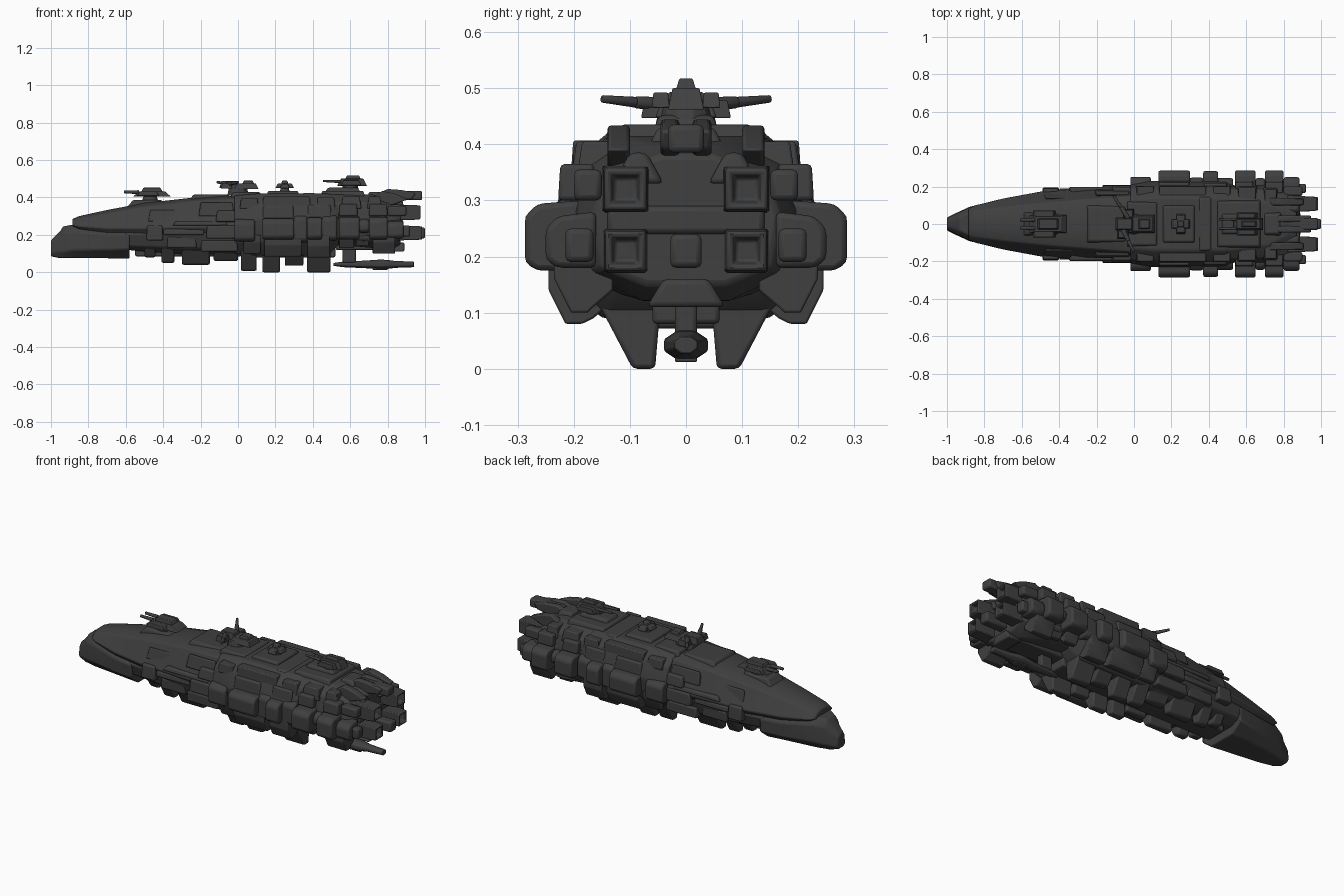
import bpy, bmesh, math
from mathutils import Matrix, Vector

mat = bpy.data.materials.new("dark_grey_hull")
mat.diffuse_color = (0.05, 0.05, 0.05, 1)


def finish(name, bm, bevel=0.008, both=False):
    if both:  # mirrored copy on the other side
        dup = bmesh.ops.duplicate(bm, geom=bm.verts[:] + bm.edges[:] + bm.faces[:])["geom"]
        for v in dup:
            if isinstance(v, bmesh.types.BMVert):
                v.co.y = -v.co.y
    bmesh.ops.recalc_face_normals(bm, faces=bm.faces)
    me = bpy.data.meshes.new(name)
    bm.to_mesh(me)
    bm.free()
    me.materials.append(mat)
    ob = bpy.data.objects.new(name, me)
    bpy.context.collection.objects.link(ob)
    bpy.context.view_layer.objects.active = ob
    ob.select_set(True)
    bpy.ops.object.shade_smooth_by_angle(angle=math.radians(35))
    ob.select_set(False)
    m = ob.modifiers.new("Bevel", 'BEVEL')
    m.width, m.segments, m.limit_method = bevel, 2, 'ANGLE'
    m.angle_limit = math.radians(25)


def rings(bm, loops):
    """Skin closed loops of equal length and cap both ends."""
    vs = [[bm.verts.new(p) for p in lp] for lp in loops]
    n = len(vs[0])
    for a, b in zip(vs, vs[1:]):
        for i in range(n):
            bm.faces.new((a[i], a[(i + 1) % n], b[(i + 1) % n], b[i]))
    bm.faces.new(vs[0])
    bm.faces.new(vs[-1])


def loft(name, sections, bevel=0.008):
    """Each section: x, then (half width, z) pairs from bottom to top."""
    bm = bmesh.new()
    loops = []
    for x, *p in sections:
        half = list(zip(p[0::2], p[1::2]))
        loops.append([(x, y, z) for y, z in half] + [(x, -y, z) for y, z in reversed(half)])
    rings(bm, loops)
    finish(name, bm, bevel)


def add_box(bm, x0, x1, y0, y1, z0, z1, tx=0.0, ty=0.0):
    """Box whose top shrinks by tx and ty on each side."""
    rings(bm, [[(a, b, z) for a, b in ((x0 + t, y0 + u), (x1 - t, y0 + u), (x1 - t, y1 - u), (x0 + t, y1 - u))]
               for z, t, u in ((z0, 0, 0), (z1, tx, ty))])


def boxes(name, rows, both=False, bevel=0.008):
    bm = bmesh.new()
    for r in rows:
        add_box(bm, *r)
    finish(name, bm, bevel, both)


def prisms(name, rows, section, bevel=0.01):
    """Mirrored extrusions along x; section(*params) gives the y, z outline."""
    bm = bmesh.new()
    for x0, x1, *params in rows:
        rings(bm, [[(x, y, z) for y, z in section(*params)] for x in (x0, x1)])
    finish(name, bm, bevel, True)


def rod(bm, a, b, r0, r1):
    """Tapered barrel between two points."""
    a, b = Vector(a), Vector(b)
    rot = (b - a).to_track_quat('Z', 'Y').to_matrix().to_4x4()
    bmesh.ops.create_cone(bm, cap_ends=True, segments=10, radius1=r0, radius2=r1,
                          depth=(b - a).length, matrix=Matrix.Translation((a + b) / 2) @ rot)


def turret(name, rows, rods):
    bm = bmesh.new()
    for r in rows:
        add_box(bm, *r)
    for r in rods:
        rod(bm, *r)
    finish(name, bm, 0.004)


# Long armoured upper hull over the bow jaw and keel
loft("upper_hull", [
    (-0.885, .060, .245, .085, .250, .060, .275, .025, .285),
    (-0.85, .080, .23, .102, .245, .070, .287, .030, .300),
    (-0.70, .110, .20, .138, .235, .090, .315, .045, .333),
    (-0.50, .140, .19, .175, .235, .112, .350, .060, .370),
    (-0.25, .155, .18, .194, .240, .132, .380, .080, .398),
    (0.02, .165, .18, .203, .240, .152, .395, .100, .412)], 0.006)
loft("bow_jaw", [
    (-1.00, .022, .085, .036, .10, .030, .150, .014, .17),
    (-0.95, .040, .075, .060, .11, .054, .180, .030, .22),
    (-0.935, .042, .075, .066, .11, .062, .205, .035, .245),
    (-0.88, .055, .075, .092, .12, .088, .215, .060, .255),
    (-0.70, .075, .075, .132, .12, .134, .200, .080, .250),
    (-0.58, .085, .072, .152, .125, .155, .200, .080, .250)], 0.007)
loft("forward_keel", [
    (-0.60, .080, .120, .130, .14, .150, .205, .100, .24),
    (-0.30, .105, .095, .155, .13, .178, .205, .120, .25),
    (0.05, .120, .095, .170, .13, .192, .205, .140, .25)])
# Heavy midship and tail
loft("midship_body", [
    (-0.02, .130, .10, .190, .16, .210, .28, .190, .36, .130, .41),
    (0.10, .150, .09, .215, .16, .232, .28, .200, .37, .140, .42),
    (0.48, .150, .09, .215, .16, .232, .28, .200, .37, .140, .42),
    (0.54, .120, .15, .190, .18, .205, .28, .190, .36, .130, .41)])
loft("tail_body", [
    (0.50, .110, .15, .190, .18, .205, .28, .190, .37, .140, .415),
    (0.72, .110, .13, .195, .17, .208, .28, .180, .37, .110, .415),
    (0.82, .080, .12, .180, .17, .195, .28, .165, .35, .060, .40),
    (0.87, .070, .15, .150, .18, .165, .27, .145, .345, .045, .38)])

# Deck plating
boxes("deck_plates", [
    (-0.60, -0.37, -.065, .065, .34, .387, .04, .012), (-0.26, -0.03, -.105, .105, .38, .415, .02, .015),
    (-0.04, 0.13, -.125, .125, .39, .428, .01, .012), (0.15, 0.33, -.105, .105, .40, .435, .01, .01),
    (0.34, 0.42, -.15, .15, .40, .425, .01, .01), (0.44, 0.68, -.13, .13, .40, .435, .01, .012),
    (0.46, 0.66, -.06, .06, .42, .452, .02, .012), (0.69, 0.79, -.075, .075, .38, .43, .01, .025)])
boxes("deck_side_boxes", [
    (0.01, 0.11, .13, .205, .34, .395, .006, .006), (0.13, 0.39, .13, .207, .32, .407, .006, .006),
    (0.42, 0.52, .13, .205, .33, .40, .006, .006), (0.55, 0.66, .11, .205, .34, .405, .01, .01),
    (0.69, 0.77, .10, .195, .34, .405, .01, .01), (-0.21, -0.02, .14, .182, .30, .372, .01, .015),
    (-0.48, -0.25, .12, .160, .27, .332, .01, .015)], True)
# Flank rails and forward armour
boxes("flank_plates", [
    (-0.49, -0.40, .14, .195, .17, .25, .005, .005), (-0.40, -0.18, .15, .192, .20, .232, .005, .004),
    (-0.35, -0.05, .15, .200, .25, .275, .02, .006), (-0.17, -0.01, .16, .210, .18, .25, .005, .005),
    (-0.12, 0.02, .15, .207, .27, .33, .01, .012), (-0.38, -0.22, .12, .172, .13, .19, .005, .0),
    (-0.20, 0.00, .12, .190, .11, .17, .005, .0)], True)


# Keel fins and belly blocks, wide at the root
def fin(z, root=.158, top=.12):
    return [(.045, top), (.055, z), (.095, z), (root, top)]


prisms("forward_belly_blocks", [(-.50, -.44, .08, .145, .16), (-.41, -.34, .05, .15, .15),
                                (-.30, -.15, .04, .155, .15), (-.13, 0, .06, .165, .16)], fin)
prisms("keel_fins", [(.015, .10, .008), (.13, .225, 0), (.25, .35, .035), (.37, .495, 0)], fin, 0.008)
boxes("keel_spine", [(-0.55, 0.02, -.06, .06, .085, .14), (0.02, 0.52, -.06, .06, .08, .13),
                     (0.52, 0.80, -.06, .06, .12, .17), (0.56, 0.63, -.02, .02, .05, .14)])
# Chamfered sponsons and the pods below them
prisms("side_sponsons", [
    (-.02, .09, .252, .165, .26), (.13, .30, .285, .175, .265), (.30, .37, .248, .16, .28),
    (.37, .45, .283, .175, .27), (.45, .53, .245, .17, .28), (.54, .65, .287, .175, .272),
    (.65, .70, .245, .21, .26), (.70, .80, .287, .175, .272), (.80, .885, .25, .18, .25)],
    lambda y, z0, z1: [(.16, z0), (y - .02, z0), (y, z0 + .015), (y, z1), (y - .022, z1 + .022), (.16, z1 + .03)])
boxes("upper_sponsons", [
    (0.13, 0.30, .17, .230, .28, .355, .005, .008), (0.37, 0.50, .17, .225, .29, .36, .005, .008),
    (0.54, 0.64, .16, .228, .30, .365, .004, .004), (0.70, 0.80, .16, .228, .30, .365, .004, .004)], True)
prisms("lower_side_pods", [(.03, .12, .225, .10), (.14, .34, .245, .085), (.37, .49, .245, .08),
                           (.54, .62, .22, .13), (.63, .70, .20, .14), (.72, .84, .235, .10)],
       lambda y, z: [(.13, z + .04), (.165, z + .01), (y - .06, z), (y - .03, z),
                     (y, z + .06), (y, .20), (.13, .20)])

# Hollow square engine nozzles and solid tail blocks
bm = bmesh.new()
for x1, z, s in ((.975, .32, .040), (.985, .21, .038)):
    rings(bm, [[(x, .108 + a * k, z + b * k) for a, b in ((-1, -1), (1, -1), (1, 1), (-1, 1))]
               for x, k in ((.82, s * 1.05), (x1 - .04, s), (x1, s * .92), (x1, s * .66), (x1 - .03, s * .5))])
finish("engine_nozzles", bm, 0.008, True)
boxes("stern_blocks", [(0.84, 1.00, -.028, .028, .18, .24), (0.78, 0.985, -.032, .032, .385, .435),
                       (0.80, 0.88, -.14, .14, .24, .29), (0.80, 0.89, -.07, .07, .11, .16, 0, .03)], False, 0.01)
boxes("stern_side_blocks", [(0.78, 0.89, .04, .13, .33, .385, .01, .03), (0.80, 0.92, .165, .215, .19, .25),
                            (0.80, 0.90, .15, .20, .30, .355)], True, 0.01)
# Raised tail crests
bm = bmesh.new()
rings(bm, [[(.70, y, .40), (.80, y, .445), (.87, y, .44), (.95, y, .425), (.93, y, .39), (.80, y, .37)]
           for y in (.012, .045)])
rings(bm, [[(.69, y, .38), (.77, y, .435), (.84, y, .42), (.91, y, .39), (.80, y, .35)]
           for y in (.10, .14)])
finish("tail_crests", bm, 0.007, True)

# Gun turrets: pedestal, gunhouse, side housings and barrels
turret("bow_turret", [
    (-.56, -.36, -.05, .05, .405, .432, .03, .01), (-.52, -.40, -.03, .03, .425, .452, .015, .006),
    (-.54, -.42, -.073, -.037, .408, .432, .015, .003), (-.54, -.42, .037, .073, .408, .432, .015, .003)],
    [((-.47, 0, .37), (-.47, 0, .412), .05, .035), ((-.53, .022, .428), (-.61, .022, .43), .011, .008),
     ((-.53, -.022, .428), (-.61, -.022, .43), .011, .008)])
turret("main_turret", [
    (-.10, .00, -.035, .035, .45, .488, .012, .008), (-.02, .11, -.05, .05, .445, .475, .015, .012),
    (.02, .09, -.03, .03, .465, .49, .012, .008), (-.06, .00, .03, .08, .447, .478, .006, .006),
    (-.09, -.03, -.08, -.03, .447, .478, .006, .006)],
    [((0, 0, .41), (0, 0, .456), .06, .05),
     ((-.03, .03, .47), (-.07, .09, .475), .014, .011), ((-.07, .09, .475), (-.11, .15, .481), .010, .007),
     ((-.06, -.03, .47), (-.03, -.09, .475), .014, .011), ((-.03, -.09, .475), (.0, -.15, .481), .010, .007)])
turret("small_turret", [
    (.20, .30, -.025, .025, .45, .474, .012, .005), (.225, .275, -.055, .055, .448, .472, .006, .01),
    (.23, .27, -.018, .018, .468, .49, .006, .004)], [((.25, 0, .42), (.25, 0, .455), .03, .022)])
turret("aft_turret", [
    (.53, .69, -.032, .032, .462, .50, .02, .008), (.57, .66, -.02, .02, .49, .517, .012, .008),
    (.55, .66, .029, .061, .465, .492, .015, .003), (.55, .66, -.061, -.029, .465, .492, .015, .003)],
    [((.60, 0, .43), (.60, 0, .47), .05, .04), ((.55, .025, .485), (.455, .025, .488), .009, .006),
     ((.55, -.025, .485), (.455, -.025, .488), .009, .006)])

# Slender craft slung beneath the tail
bm = bmesh.new()
rings(bm, [[(x, w * math.cos(a), .042 + h * math.sin(a)) for a in [math.pi / 4 * (i + .5) for i in range(8)]]
           for x, w, h in ((.51, .012, .008), (.56, .022, .016), (.68, .028, .022), (.76, .042, .028),
                           (.80, .040, .026), (.84, .028, .020), (.94, .022, .016))])
add_box(bm, .72, .80, -.02, .02, .012, .03)
finish("slung_craft", bm, 0.003)
